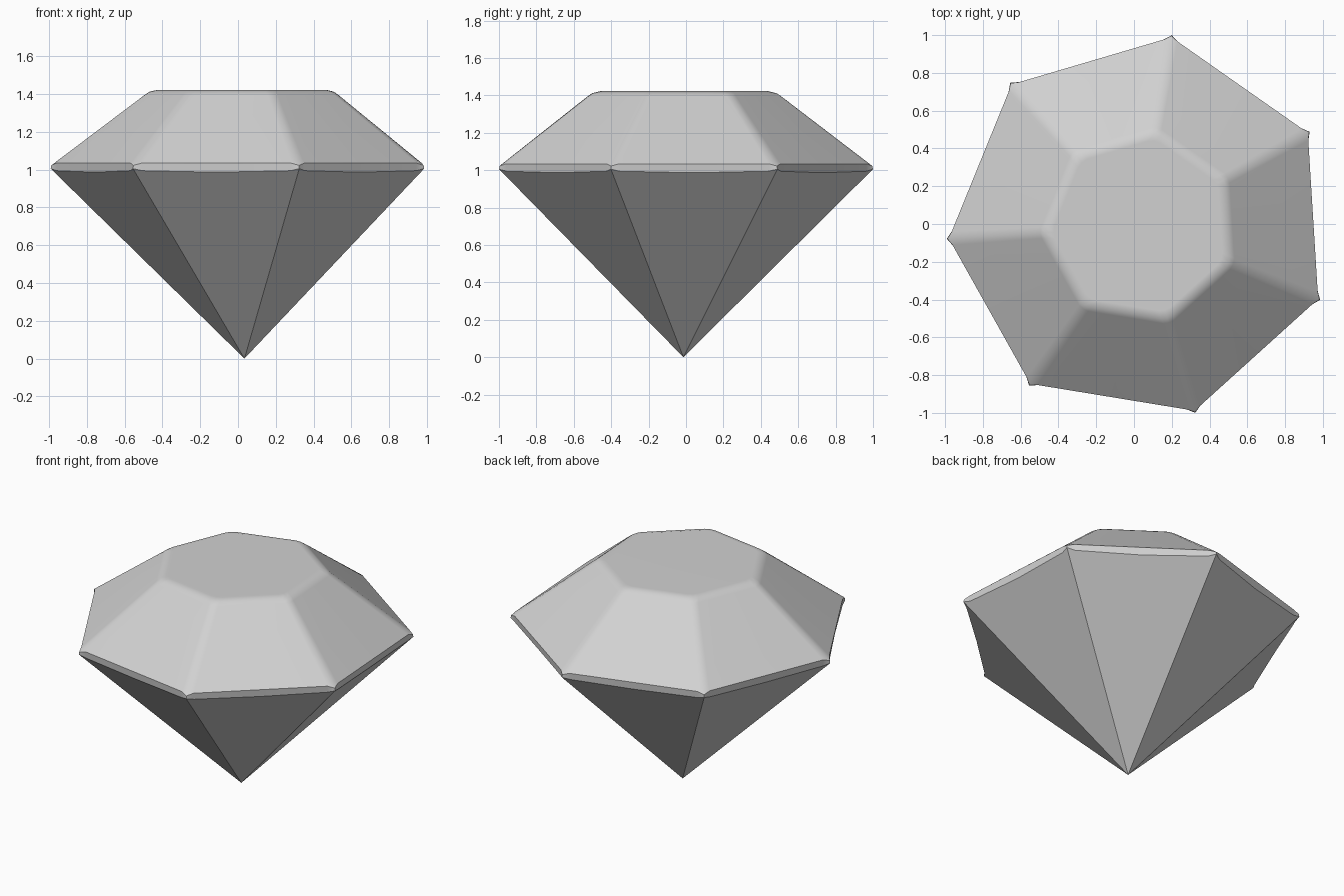
import bpy
import bmesh
from math import cos, sin, pi, radians
from mathutils import Vector

cube = bpy.data.objects.get("Cube")
if cube:
    bpy.data.objects.remove(cube, do_unlink=True)

SIDES = 7
CENTRE = Vector((0.034, -0.014, 0))
START = radians(80.7)
GIRDLE = 1.027

# One flat colour
grey = bpy.data.materials.new("pale_grey")
grey.use_nodes = True
COLOUR = (0.64, 0.64, 0.64, 1)
grey.diffuse_color = COLOUR
grey.node_tree.nodes["Principled BSDF"].inputs["Base Color"].default_value = COLOUR


def corner(i):
    a = START + 2 * pi * i / SIDES
    return Vector((cos(a), sin(a), 0))


def ring(bm, near, at_corner, beside, middle):
    """Heptagon ring: four points a side, each given as (radius, height)."""
    verts = []
    for i in range(SIDES):
        a, b = corner(i), corner(i + 1)
        for t, (r, z) in ((0, at_corner), (near, beside), (0.5, middle), (1 - near, beside)):
            verts.append(bm.verts.new(CENTRE + a.lerp(b, t) * r + Vector((0, 0, z))))
    return verts


def bridge(bm, low, high):
    n = len(low)
    for i in range(n):
        j = (i + 1) % n
        bm.faces.new((low[i], low[j], high[j], high[i]))


bm = bmesh.new()

# Pavilion: pointed base, rim bowed down along each side
tip = bm.verts.new(CENTRE)
rim = [(GIRDLE * z / 1.005, z) for z in (1.005, 0.994, 0.986)]
lower = ring(bm, 0.05, *rim)
for i, v in enumerate(lower):
    bm.faces.new((tip, lower[(i + 1) % len(lower)], v))

# Girdle, crown with softened ridges, and rounded table edge
levels = [
    (0.045, (1.024, 1.022), (1.016, 1.034), (1.016, 1.034)),
    (0.07, (0.53, 1.394), (0.54, 1.394), (0.54, 1.394)),
    (0.08, (0.505, 1.411), (0.515, 1.411), (0.515, 1.411)),
    (0.09, (0.46, 1.422), (0.47, 1.422), (0.47, 1.422)),
]
for level in levels:
    upper = ring(bm, *level)
    bridge(bm, lower, upper)
    lower = upper
bm.faces.new(lower)

bmesh.ops.recalc_face_normals(bm, faces=bm.faces)
mesh = bpy.data.meshes.new("gem")
bm.to_mesh(mesh)
bm.free()
mesh.materials.append(grey)

gem = bpy.data.objects.new("gem", mesh)
bpy.context.collection.objects.link(gem)
bpy.context.view_layer.objects.active = gem
gem.select_set(True)

# Crisp pavilion facets, soft crown
bpy.ops.object.shade_smooth_by_angle(angle=radians(28))
soft = gem.modifiers.new("soft_facets", 'WEIGHTED_NORMAL')
soft.keep_sharp = True
